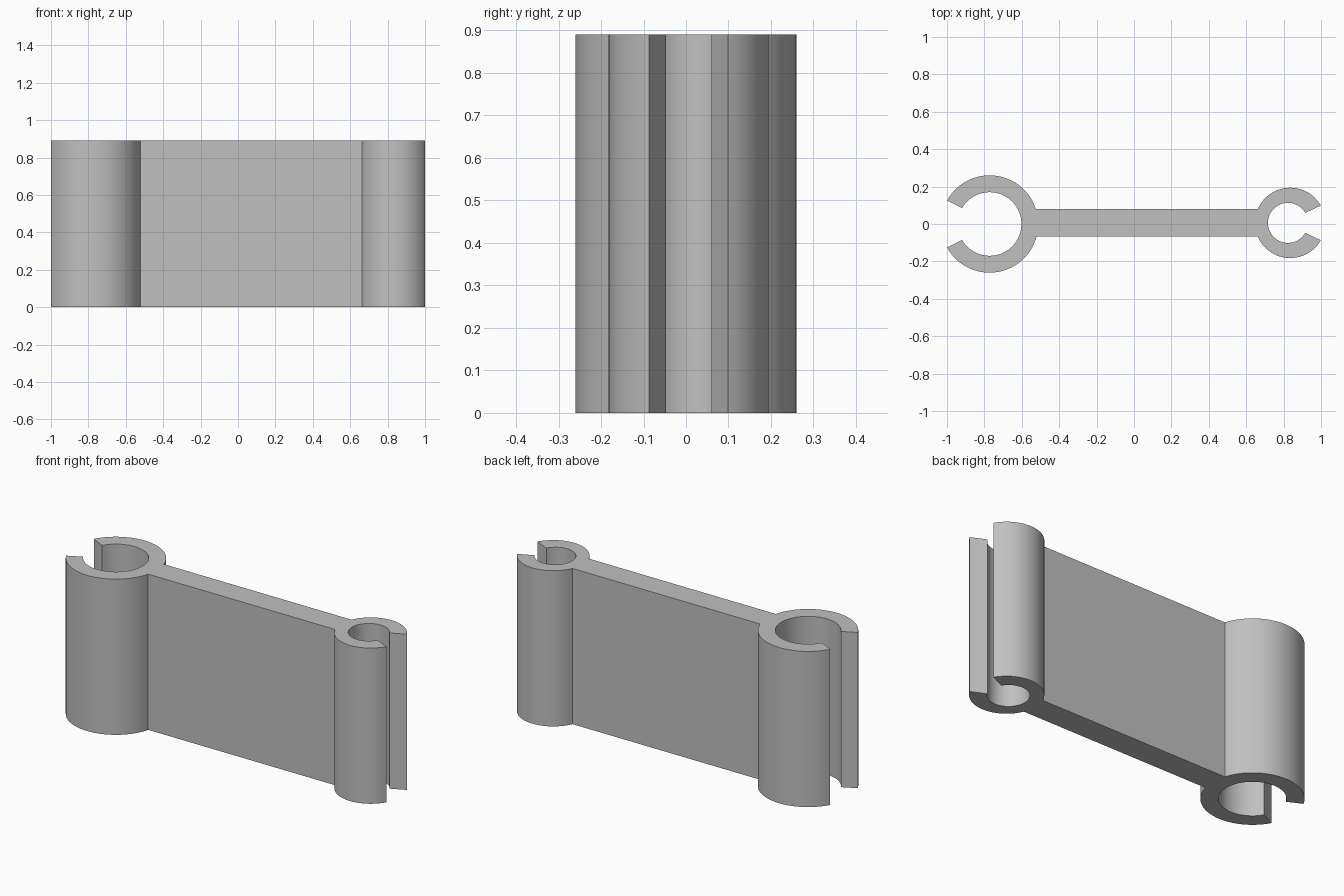
import bpy
import bmesh
from math import asin, cos, sin, pi, radians

cube = bpy.data.objects.get("Cube")
if cube:
    bpy.data.objects.remove(cube, do_unlink=True)

HEIGHT = 0.89
WEB_FRONT, WEB_BACK = -0.067, 0.08


def arc(cx, cy, r, start, end, steps):
    """Points along an arc, angles in radians."""
    return [(cx + r * cos(start + (end - start) * i / steps),
             cy + r * sin(start + (end - start) * i / steps))
            for i in range(steps + 1)]


# Large clip, open towards -x
cx, cy, r_out, r_in = -0.772, 0.0, 0.26, 0.17
tip_out, tip_in = pi - radians(28.8), pi - radians(30)
outline = arc(cx, cy, r_out, asin((WEB_BACK - cy) / r_out), tip_out, 40)
outline += arc(cx, cy, r_in, tip_in, -tip_in, 72)
outline += arc(cx, cy, r_out, -tip_out, asin((WEB_FRONT - cy) / r_out), 40)

# Small clip, open towards +x, joined to the large one by the straight web
cx, cy, r_out, r_in = 0.835, 0.006, 0.188, 0.107
bore_x = 0.823
tip_out, tip_in = radians(29.5), radians(30)
outline += arc(cx, cy, r_out, pi - asin((WEB_FRONT - cy) / r_out),
               2 * pi - tip_out, 40)
outline += arc(bore_x, cy, r_in, 2 * pi - tip_in, tip_in, 72)
outline += arc(cx, cy, r_out, tip_out, pi - asin((WEB_BACK - cy) / r_out), 40)

# Extrude the outline into the solid body
bm = bmesh.new()
base = bm.faces.new([bm.verts.new((x, y, 0)) for x, y in outline])
extruded = bmesh.ops.extrude_face_region(bm, geom=[base], use_keep_orig=True)
top_verts = [g for g in extruded["geom"] if isinstance(g, bmesh.types.BMVert)]
bmesh.ops.translate(bm, verts=top_verts, vec=(0, 0, HEIGHT))
bmesh.ops.recalc_face_normals(bm, faces=bm.faces)
mesh = bpy.data.meshes.new("double_clip_bracket")
bm.to_mesh(mesh)
bm.free()
body = bpy.data.objects.new("double_clip_bracket", mesh)
bpy.context.collection.objects.link(body)

# Single plain grey
grey = bpy.data.materials.new("plain_grey")
grey.use_nodes = True
colour = (0.53, 0.53, 0.53, 1)
grey.diffuse_color = colour
grey.node_tree.nodes["Principled BSDF"].inputs["Base Color"].default_value = colour
mesh.materials.append(grey)

# Smooth curved walls, crisp edges
bpy.ops.object.select_all(action="DESELECT")
body.select_set(True)
bpy.context.view_layer.objects.active = body
bpy.ops.object.shade_smooth_by_angle(angle=radians(20))
